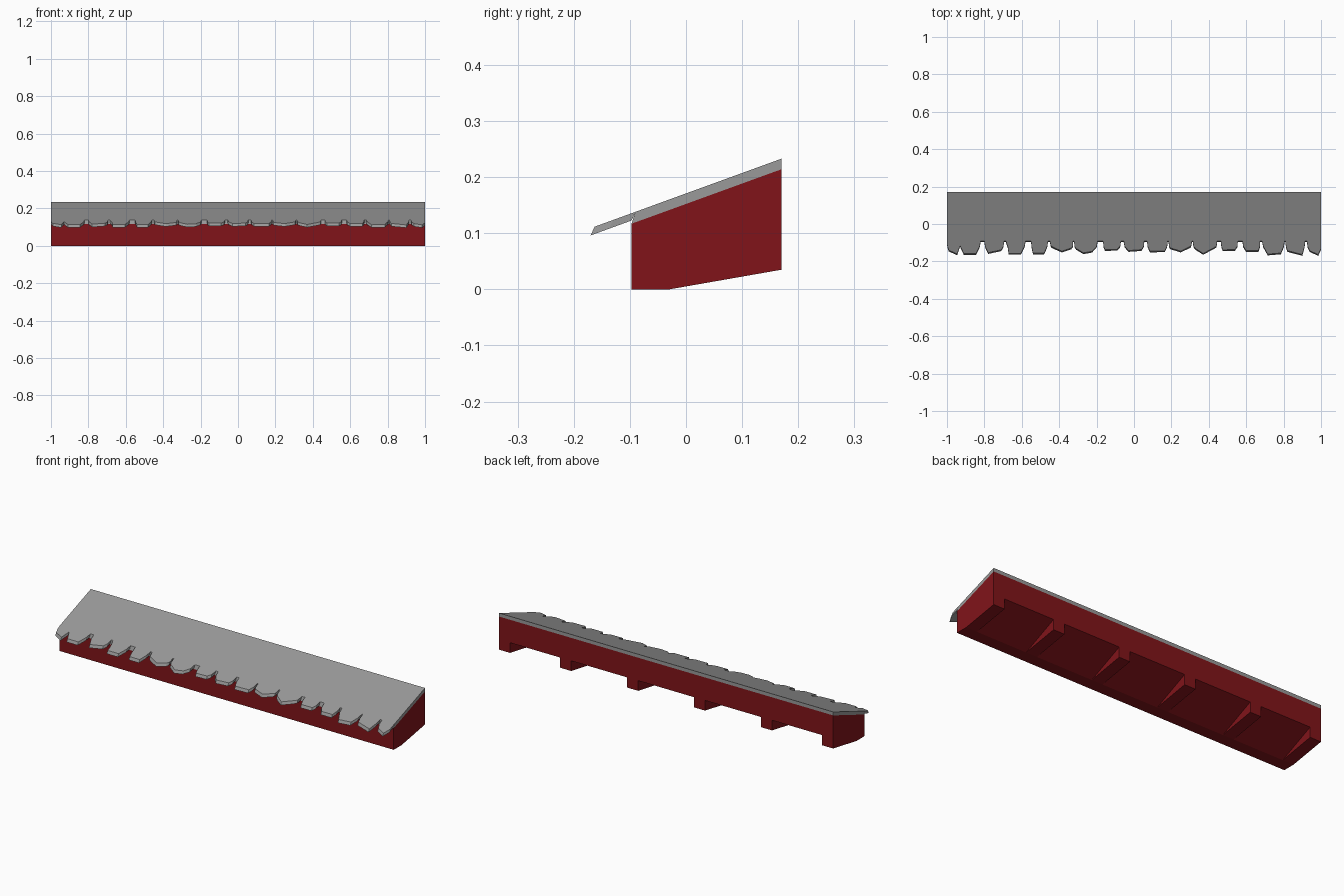
import bpy, bmesh

SLOPE = 0.364


def top_z(y):
    return 0.171 + SLOPE * y


def loft(bm, a, b):
    """Closed solid between two matching rings of points."""
    va = [bm.verts.new(p) for p in a]
    vb = [bm.verts.new(p) for p in b]
    bm.faces.new(va)
    bm.faces.new(vb[::-1])
    n = len(va)
    for i in range(n):
        j = (i + 1) % n
        bm.faces.new((va[j], va[i], vb[i], vb[j]))


def prism(bm, profile, x0, x1):
    loft(bm, [(x0, y, z) for y, z in profile], [(x1, y, z) for y, z in profile])


def finish(name, bm, mat):
    bmesh.ops.recalc_face_normals(bm, faces=bm.faces)
    me = bpy.data.meshes.new(name)
    bm.to_mesh(me)
    bm.free()
    ob = bpy.data.objects.new(name, me)
    bpy.context.collection.objects.link(ob)
    me.materials.append(mat)
    return ob


def material(name, rgb):
    mat = bpy.data.materials.new(name)
    mat.diffuse_color = (*rgb, 1)
    return mat


red = material("red_paint", (0.22, 0.007, 0.01))
grey = material("dark_shingle", (0.32, 0.32, 0.32))

# Red wedge-shaped body
bm = bmesh.new()
prism(bm, [(-0.097, 0), (-0.03, 0), (0.17, 0.035), (0.17, 0.214), (-0.097, 0.117)], -1, 1)
body = finish("awning_body", bm, red)

# Five recessed bays under the body, leaving six brackets
bm = bmesh.new()
brackets = [-0.967, -0.601, -0.2, 0.2, 0.601, 0.967]
for a, b in zip(brackets, brackets[1:]):
    prism(bm, [(-0.03, 0), (0.19, 0.099), (0.19, -0.05), (-0.03, -0.05)], a + 0.033, b - 0.033)
cutter = finish("bay_cutter", bm, red)
cutter.hide_render = True
cutter.hide_viewport = True
cut = body.modifiers.new("bays", "BOOLEAN")
cut.operation = "DIFFERENCE"
cut.solver = "EXACT"
cut.object = cutter

# Sloped roof slab
bm = bmesh.new()
prism(bm, [(-0.09, top_z(-0.09)), (-0.097, 0.117), (0.17, 0.214), (0.17, top_z(0.17))], -1, 1)
finish("roof_slab", bm, grey)

# Uneven shingle tabs: root left, root right, then tip points (x, y)
tabs = [
    (-1.0, -0.93, (-0.99, -0.14), (-0.945, -0.16), (-0.93, -0.115)),
    (-0.93, -0.82, (-0.93, -0.115), (-0.91, -0.158), (-0.845, -0.158)),
    (-0.80, -0.695, (-0.78, -0.153), (-0.71, -0.138)),
    (-0.685, -0.58, (-0.675, -0.12), (-0.67, -0.157), (-0.605, -0.157)),
    (-0.55, -0.46, (-0.54, -0.155), (-0.48, -0.155)),
    (-0.45, -0.325, (-0.42, -0.13), (-0.385, -0.145), (-0.335, -0.128)),
    (-0.32, -0.195, (-0.31, -0.13), (-0.27, -0.154), (-0.225, -0.146), (-0.2, -0.12)),
    (-0.165, -0.07, (-0.155, -0.137), (-0.09, -0.135)),
    (-0.055, 0.055, (-0.03, -0.142), (0.04, -0.137)),
    (0.07, 0.18, (0.085, -0.145), (0.165, -0.143)),
    (0.185, 0.31, (0.195, -0.128), (0.25, -0.145), (0.285, -0.128)),
    (0.315, 0.445, (0.33, -0.132), (0.37, -0.157), (0.425, -0.128)),
    (0.465, 0.555, (0.475, -0.138), (0.54, -0.137)),
    (0.58, 0.675, (0.60, -0.143), (0.665, -0.143)),
    (0.685, 0.805, (0.715, -0.161), (0.785, -0.155)),
    (0.81, 0.915, (0.82, -0.142), (0.9, -0.163)),
    (0.925, 1.0, (0.94, -0.143), (0.985, -0.163), (1.0, -0.13)),
]
bm = bmesh.new()
for left, right, *tip in tabs:
    # straight shoulders next to the root, then the chipped tip
    if tip[0][1] < -0.125:
        tip.insert(0, (left + 0.2 * (tip[0][0] - left), -0.118))
    if tip[-1][1] < -0.125:
        tip.append((right + 0.2 * (tip[-1][0] - right), -0.118))
    ring = [(left, -0.09), *tip, (right, -0.09)]
    top = [(x, y, top_z(y)) for x, y in ring]
    # underside steps out slightly, giving the bevelled front edge
    under = [(x, y - 0.007, top_z(y - 0.007) - 0.013) for x, y in ring]
    loft(bm, top, under)
finish("shingle_tabs", bm, grey)
